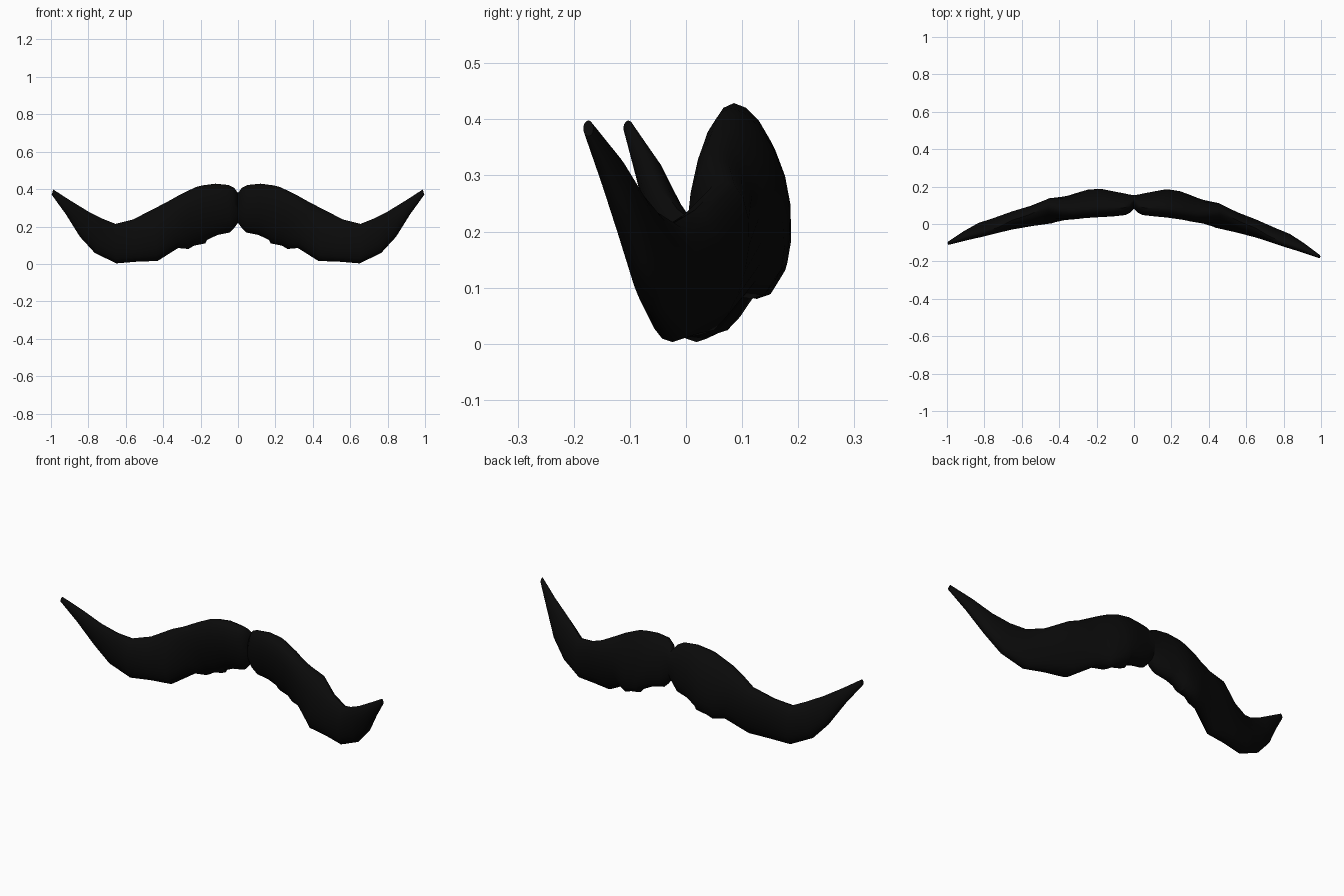
import bpy, math

mat = bpy.data.materials.new("black_hair")
mat.diffuse_color = (0.003, 0.003, 0.003, 1)

# Sections along one half: top x, top z, bottom x, bottom z, front y, back y, lean
SECTIONS = [
    (0.000, 0.380, 0.000, 0.220, 0.080, 0.155, 0.000),
    (0.022, 0.408, 0.022, 0.190, 0.060, 0.156, 0.010),
    (0.050, 0.422, 0.045, 0.168, 0.050, 0.160, 0.018),
    (0.120, 0.429, 0.110, 0.155, 0.043, 0.172, 0.022),
    (0.190, 0.420, 0.165, 0.128, 0.038, 0.180, 0.028),
    (0.225, 0.411, 0.175, 0.110, 0.035, 0.177, 0.032),
    (0.280, 0.385, 0.235, 0.098, 0.027, 0.168, 0.032),
    (0.325, 0.362, 0.265, 0.080, 0.018, 0.155, 0.030),
    (0.385, 0.328, 0.320, 0.085, 0.006, 0.135, 0.015),
    (0.460, 0.290, 0.430, 0.016, -0.017, 0.110, -0.022),
    (0.560, 0.238, 0.540, 0.012, -0.045, 0.063, -0.006),
    (0.655, 0.214, 0.650, 0.003, -0.073, 0.025, 0.000),
    (0.720, 0.240, 0.765, 0.058, -0.100, -0.018, 0.005),
    (0.800, 0.280, 0.845, 0.145, -0.125, -0.054, 0.010),
    (0.895, 0.338, 0.920, 0.265, -0.154, -0.104, 0.003),
    (0.988, 0.398, 0.996, 0.370, -0.183, -0.165, 0.000),
]
N = 18


def rounded(v, p):
    return math.copysign(abs(v) ** p, v)


def build_half(name, side, twist):
    verts, faces = [], []
    for tx, tz, bx, bz, yf, yb, lean in SECTIONS:
        for i in range(N):
            a = 2 * math.pi * i / N
            u = math.cos(a)                                          # top-bottom
            w = rounded(math.sin(a), 1.1 if u > 0 else 0.9)          # front-back
            t = (1 + u) / 2
            x = bx + (tx - bx) * t
            z = bz + (tz - bz) * t
            y = (yf + yb) / 2 + w * (yb - yf) / 2 - lean * u
            verts.append((side * x, y + twist * max(0, x - 0.15), z))
    for s in range(len(SECTIONS) - 1):
        for i in range(N):
            j = (i + 1) % N
            faces.append((s * N + i, s * N + j, (s + 1) * N + j, (s + 1) * N + i))
    # End caps
    faces.append(tuple(reversed(range(N))))
    faces.append(tuple(range(len(verts) - N, len(verts))))
    me = bpy.data.meshes.new(name)
    me.from_pydata(verts, [], faces)
    ob = bpy.data.objects.new(name, me)
    bpy.context.collection.objects.link(ob)
    me.materials.append(mat)
    # Outward normals and smooth shading
    bpy.ops.object.select_all(action='DESELECT')
    ob.select_set(True)
    bpy.context.view_layer.objects.active = ob
    bpy.ops.object.mode_set(mode='EDIT')
    bpy.ops.mesh.select_all(action='SELECT')
    bpy.ops.mesh.normals_make_consistent(inside=False)
    bpy.ops.object.mode_set(mode='OBJECT')
    bpy.ops.object.shade_smooth_by_angle(angle=math.radians(45))


# Two halves; the left one is swept forward a little less
build_half("moustache_right", 1, 0.0)
build_half("moustache_left", -1, 0.085)
